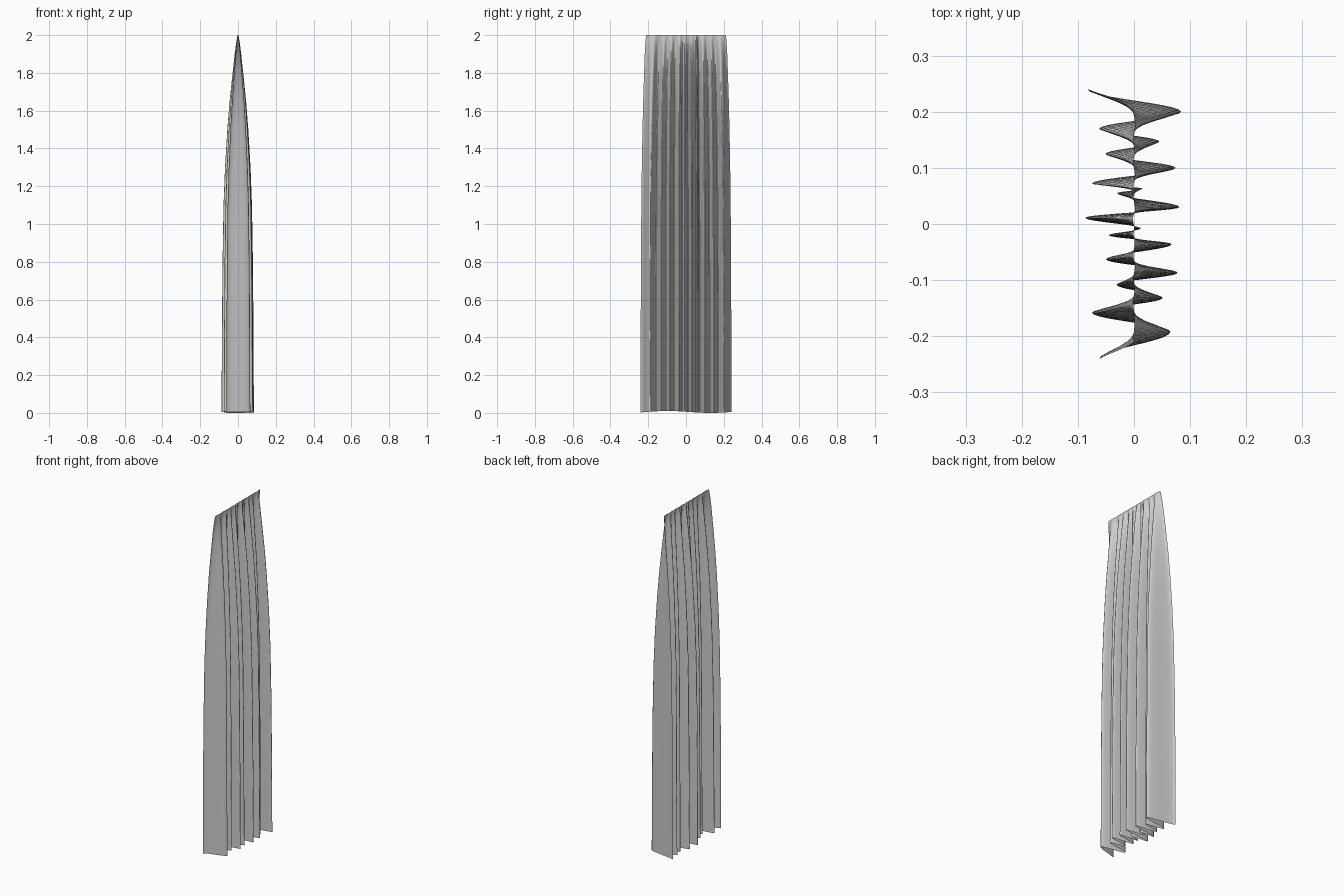
import bpy
import bmesh
import math

cube = bpy.data.objects.get("Cube")
if cube:
    bpy.data.objects.remove(cube, do_unlink=True)

# Crests of the pleats in plan (x, y), from the back edge to the front edge
CRESTS = [(-0.083, 0.240), (0.084, 0.200), (-0.062, 0.170), (0.045, 0.147),
          (-0.051, 0.125), (0.074, 0.100), (-0.075, 0.072), (0.015, 0.063),
          (-0.030, 0.055), (0.081, 0.030), (-0.087, 0.011), (0.012, -0.008),
          (-0.045, -0.020), (0.067, -0.036), (-0.050, -0.063), (0.078, -0.087),
          (-0.031, -0.108), (0.051, -0.132), (-0.075, -0.158), (0.065, -0.192),
          (-0.062, -0.240)]
STEPS = 10

# Height, pleat depth and cloth width of the hanging cloth
LEVELS = [(0.0, 1.0, 1.0), (0.4, 0.98, 1.0), (0.8, 0.94, 0.995),
          (1.1, 0.88, 0.985), (1.3, 0.79, 0.975), (1.5, 0.65, 0.96),
          (1.65, 0.51, 0.945), (1.8, 0.33, 0.925), (1.9, 0.20, 0.91),
          (1.96, 0.11, 0.895), (1.99, 0.05, 0.885), (2.0, 0.02, 0.875)]


def pleat_path():
    """Smooth wave through the crests."""
    path = []
    for (x0, y0), (x1, y1) in zip(CRESTS, CRESTS[1:]):
        for i in range(STEPS):
            t = i / STEPS
            ease = (1 - math.cos(math.pi * t)) / 2
            path.append((x0 + (x1 - x0) * ease, y0 + (y1 - y0) * t))
    return path + [CRESTS[-1]]


def make_material(name, value):
    mat = bpy.data.materials.new(name)
    mat.use_nodes = True
    color = (value, value, value, 1)
    mat.diffuse_color = color
    mat.node_tree.nodes["Principled BSDF"].inputs["Base Color"].default_value = color
    return mat


# Pleated cloth, gathered into a flat line at the top
bm = bmesh.new()
path = pleat_path()
rows = []
for z, depth, width in LEVELS:
    row = []
    for x, y in path:
        hem = 0.005 + 0.005 * math.sin(14 * y + 2.9) if z == 0 else 0
        row.append(bm.verts.new((x * depth, y * width, z + hem)))
    rows.append(row)
for low, high in zip(rows, rows[1:]):
    for i in range(len(path) - 1):
        bm.faces.new((low[i], low[i + 1], high[i + 1], high[i]))

mesh = bpy.data.meshes.new("curtain_cloth")
bm.to_mesh(mesh)
bm.free()
mesh.materials.append(make_material("grey cloth", 0.6))
curtain = bpy.data.objects.new("curtain_cloth", mesh)
bpy.context.collection.objects.link(curtain)
for poly in mesh.polygons:
    poly.use_smooth = True
